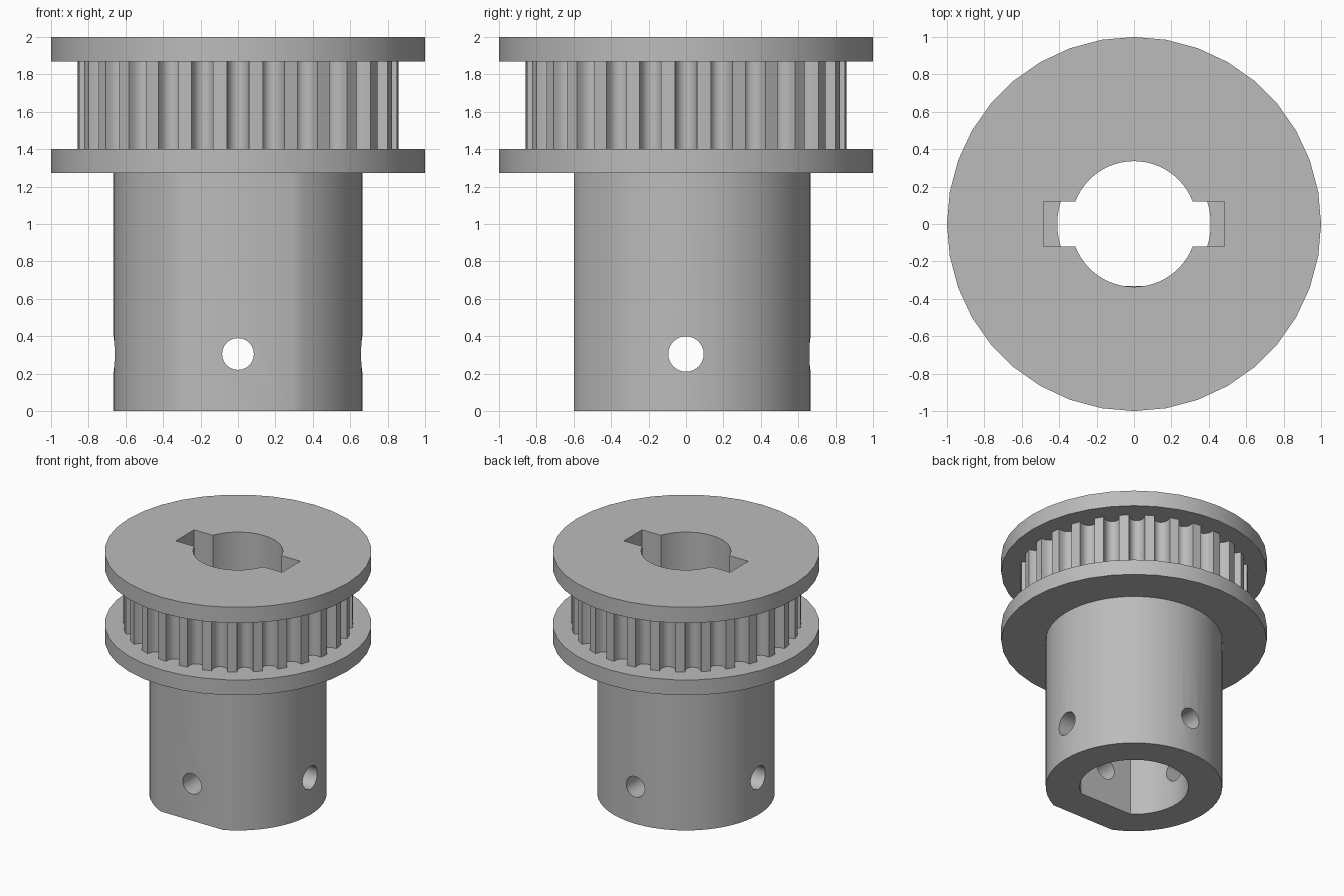
import bpy, bmesh
from math import sin, cos, pi, sqrt, asin, radians
from mathutils import Matrix

cube = bpy.data.objects.get("Cube")
if cube:
    bpy.data.objects.remove(cube)

GREY = (0.5, 0.5, 0.5, 1)
metal = bpy.data.materials.new("grey metal")
metal.use_nodes = True
metal.diffuse_color = GREY
metal.node_tree.nodes["Principled BSDF"].inputs["Base Color"].default_value = GREY


def arc(r, a, b, n):
    return [(r * cos(a + (b - a) * i / n), r * sin(a + (b - a) * i / n)) for i in range(n + 1)]


def circle(r, n):
    return arc(r, 0, 2 * pi, n)[:-1]


def flat_circle(r, d, n):
    """Circle cut by a flat on the front side at y = -d."""
    a = asin(d / r)
    return arc(r, -a, pi + a, n)


def prism(name, outline, z0, z1, matrix=Matrix()):
    bm = bmesh.new()
    face = bm.faces.new([bm.verts.new((x, y, z0)) for x, y in outline])
    top = bmesh.ops.extrude_face_region(bm, geom=[face])["geom"]
    bmesh.ops.translate(bm, vec=(0, 0, z1 - z0),
                        verts=[v for v in top if isinstance(v, bmesh.types.BMVert)])
    bmesh.ops.recalc_face_normals(bm, faces=bm.faces)
    bm.transform(matrix)
    mesh = bpy.data.meshes.new(name)
    bm.to_mesh(mesh)
    bm.free()
    mesh.materials.append(metal)
    obj = bpy.data.objects.new(name, mesh)
    bpy.context.collection.objects.link(obj)
    return obj


def finish(obj, cutters):
    """Cut the openings, then smooth the curved walls."""
    bpy.ops.object.select_all(action="DESELECT")
    bpy.context.view_layer.objects.active = obj
    obj.select_set(True)
    for c in cutters:
        mod = obj.modifiers.new("cut", "BOOLEAN")
        mod.operation, mod.solver, mod.object = "DIFFERENCE", "EXACT", c
        bpy.ops.object.modifier_apply(modifier=mod.name)
    bpy.ops.object.shade_smooth_by_angle(angle=radians(30))


# Heights of the hub top, toothed band and rim
HUB_TOP, BAND_LOW, BAND_HIGH, TOP = 1.273, 1.4, 1.87, 2.0

# Toothed band outline: rounded grooves between narrow lands
TEETH, TIP, HALF, DEPTH = 28, 0.86, 0.06, 0.085
base = sqrt(TIP ** 2 - HALF ** 2)
teeth = []
for k in range(TEETH):
    t = 2 * pi * k / TEETH
    for i in range(9):
        a = pi * i / 8
        x, y = base - DEPTH * sin(a) ** 0.8 if 0 < i < 8 else base, -HALF * cos(a)
        teeth.append((x * cos(t) - y * sin(t), x * sin(t) + y * cos(t)))

# Keyed bore outline: round hole with a rectangular slot on each side
BORE, SLOT_X, SLOT_Y = 0.336, 0.485, 0.12
a = asin(SLOT_Y / BORE)
keyed = (arc(BORE, a, pi - a, 24) + [(-SLOT_X, SLOT_Y), (-SLOT_X, -SLOT_Y)]
         + arc(BORE, pi + a, 2 * pi - a, 24) + [(SLOT_X, -SLOT_Y), (SLOT_X, SLOT_Y)])

# Cutters
keyed_bore = prism("keyed_bore_cutter", keyed, 1, 2.2)
hub_bore = prism("hub_bore_cutter", flat_circle(0.41, 0.331, 48), -0.2, 1.5)
lift = Matrix.Translation((0, 0, 0.305))
side_hole = prism("side_hole_cutter", circle(0.095, 24), -1, 1, lift @ Matrix.Rotation(pi / 2, 4, "Y"))
front_hole = prism("front_hole_cutter", circle(0.085, 24), -1, 1, lift @ Matrix.Rotation(pi / 2, 4, "X"))
cutters = [keyed_bore, hub_bore, side_hole, front_hole]

# Parts
finish(prism("hub", flat_circle(0.665, 0.6, 48), 0, HUB_TOP), cutters[1:])
finish(prism("lower_flange", circle(1, 36), HUB_TOP, BAND_LOW), [keyed_bore])
finish(prism("toothed_band", teeth, BAND_LOW, BAND_HIGH), [keyed_bore])
finish(prism("upper_flange", circle(1, 36), BAND_HIGH, TOP), [keyed_bore])

for c in cutters:
    bpy.data.objects.remove(c)
